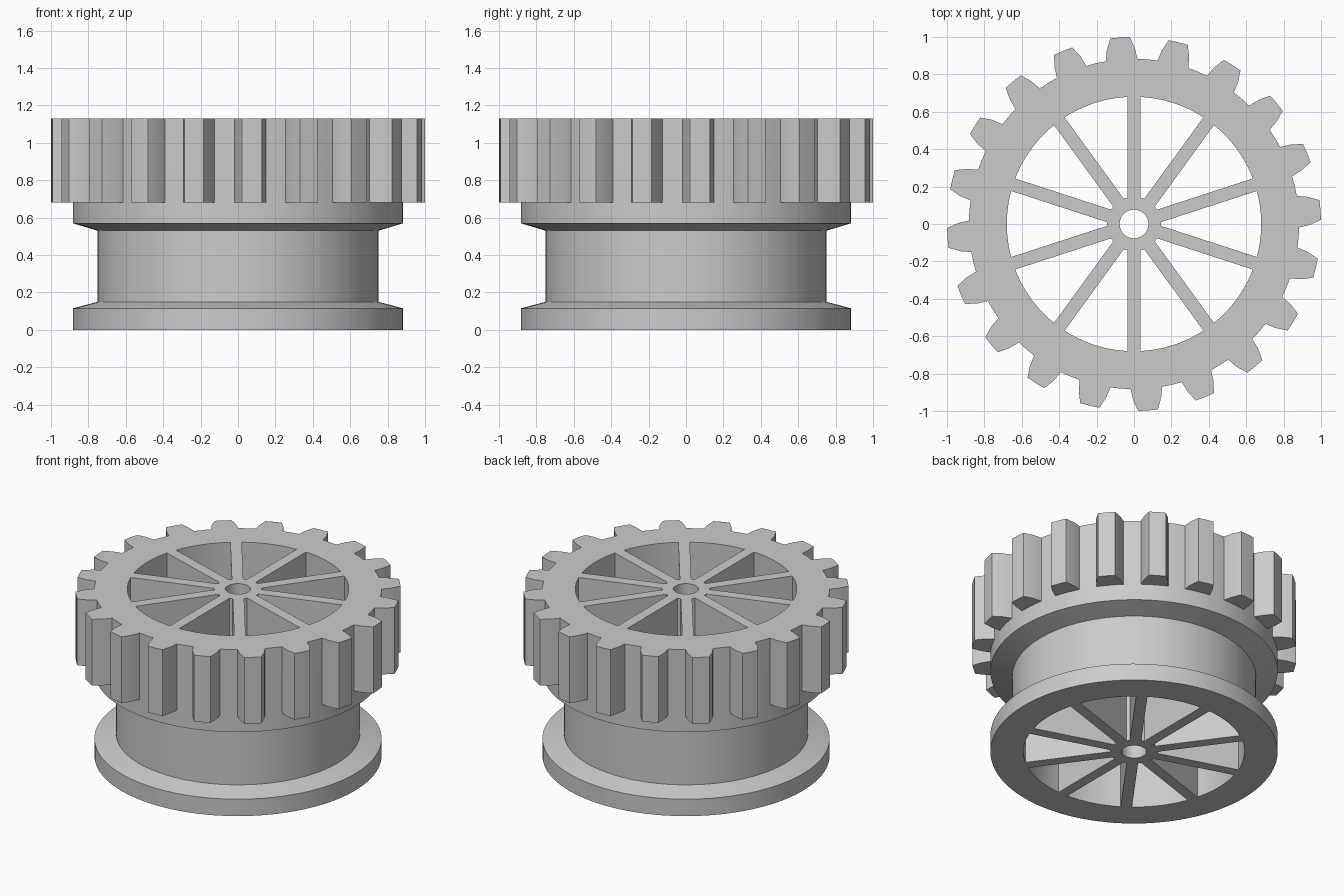
import bpy, bmesh
from math import radians, sin, cos, asin, degrees

cube = bpy.data.objects.get("Cube")
if cube:
    bpy.data.objects.remove(cube)

TEETH, SPOKES = 20, 10
PHASE = 4.3            # angle of the first tooth in degrees
BODY, WAIST, TOP = 0.883, 0.75, 1.13
SPOKE_HALF, RIM_INNER, HUB, BORE = 0.035, 0.68, 0.145, 0.077

# One tooth and its gap: (angle from tooth centre, radius)
tooth = [(-5.5, BODY), (-4.6, 0.94), (-3, 1.0), (0, 1.0),
         (3, 1.0), (4.6, 0.94), (5.5, BODY), (9, BODY)]
outline = [(PHASE + 360 / TEETH * i + a, r) for i in range(TEETH) for a, r in tooth]


def polar(angle, radius, z):
    return (radius * cos(radians(angle)), radius * sin(radians(angle)), z)


def stack(bm, rings):
    """Skin a list of equal-length vertex rings and cap both ends."""
    loops = [[bm.verts.new(p) for p in ring] for ring in rings]
    n = len(loops[0])
    for low, high in zip(loops, loops[1:]):
        for i in range(n):
            j = (i + 1) % n
            bm.faces.new((low[i], low[j], high[j], high[i]))
    bm.faces.new(loops[0][::-1])
    bm.faces.new(loops[-1])


def finish(name, bm):
    bmesh.ops.remove_doubles(bm, verts=bm.verts, dist=0.0001)
    bmesh.ops.recalc_face_normals(bm, faces=bm.faces)
    mesh = bpy.data.meshes.new(name)
    bm.to_mesh(mesh)
    bm.free()
    obj = bpy.data.objects.new(name, mesh)
    bpy.context.collection.objects.link(obj)
    return obj


# Grooved drum, with the toothed ring on top
profile = [(BODY, 0), (BODY, 0.115), (WAIST, 0.15), (WAIST, 0.53), (BODY, 0.57), (BODY, 0.68)]
rings = [[polar(a, r, z) for a, _ in outline] for r, z in profile]
rings += [[polar(a, r, z) for a, r in outline] for z in (0.68, TOP)]
bm = bmesh.new()
stack(bm, rings)
wheel = finish("gear_pulley_wheel", bm)

# Openings between the spokes, and the axle bore
bm = bmesh.new()
STEPS = 12
step = 360 / SPOKES


def arc(radius, start):
    trim = degrees(asin(SPOKE_HALF / radius))
    return [(start + trim + (step - 2 * trim) * t / STEPS, radius) for t in range(STEPS + 1)]


openings = [arc(RIM_INNER, 90 + step * k) + arc(HUB, 90 + step * k)[::-1] for k in range(SPOKES)]
openings.append([(10 * i, BORE) for i in range(36)])
for shape in openings:
    stack(bm, [[polar(a, r, z) for a, r in shape] for z in (-0.1, TOP + 0.1)])
cutter = finish("openings_cutter", bm)
cutter.hide_render = True

# Cut the openings and keep the result as the wheel mesh
cut = wheel.modifiers.new("openings", 'BOOLEAN')
cut.operation, cut.solver, cut.object = 'DIFFERENCE', 'EXACT', cutter
graph = bpy.context.evaluated_depsgraph_get()
mesh = bpy.data.meshes.new_from_object(wheel.evaluated_get(graph))
wheel.modifiers.clear()
wheel.data = mesh
bpy.data.objects.remove(cutter)

# Grey finish
grey = bpy.data.materials.new("grey")
grey.use_nodes = True
colour = (0.6, 0.6, 0.6, 1)
grey.diffuse_color = colour
grey.node_tree.nodes["Principled BSDF"].inputs["Base Color"].default_value = colour
mesh.materials.clear()
mesh.materials.append(grey)

bpy.context.view_layer.objects.active = wheel
wheel.select_set(True)
bpy.ops.object.shade_smooth_by_angle(angle=radians(14))
